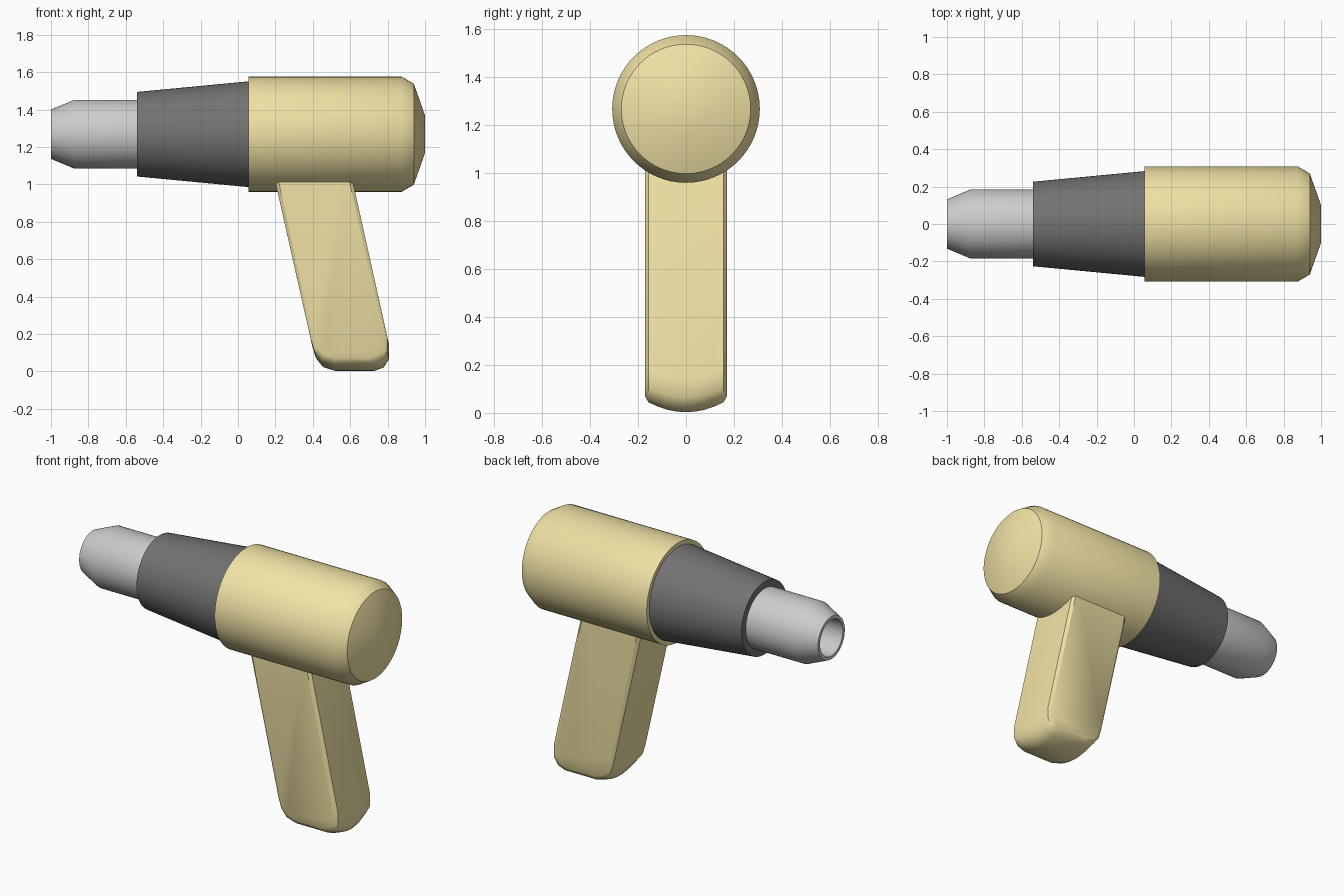
import bpy, bmesh, math

if "Cube" in bpy.data.objects:
    bpy.data.objects.remove(bpy.data.objects["Cube"])

AXIS_Z = 1.268
SEGMENTS = 64


def material(name, rgb):
    mat = bpy.data.materials.new(name)
    mat.diffuse_color = (*rgb, 1)
    mat.use_nodes = True
    mat.node_tree.nodes["Principled BSDF"].inputs["Base Color"].default_value = mat.diffuse_color
    return mat


def finish(name, bm, mat=None, angle=40):
    bmesh.ops.remove_doubles(bm, verts=bm.verts, dist=1e-5)
    bmesh.ops.recalc_face_normals(bm, faces=bm.faces)
    mesh = bpy.data.meshes.new(name)
    bm.to_mesh(mesh)
    bm.free()
    obj = bpy.data.objects.new(name, mesh)
    bpy.context.collection.objects.link(obj)
    if mat:
        mesh.materials.append(mat)
    bpy.ops.object.select_all(action='DESELECT')
    obj.select_set(True)
    bpy.context.view_layer.objects.active = obj
    bpy.ops.object.shade_smooth_by_angle(angle=math.radians(angle))
    return obj


def lathe(name, profile, mat=None):
    """Spin (x, radius) points around the long axis."""
    bm = bmesh.new()
    verts = [bm.verts.new((x, 0, AXIS_Z + r)) for x, r in profile]
    edges = [bm.edges.new(pair) for pair in zip(verts, verts[1:])]
    bmesh.ops.spin(bm, geom=verts + edges, cent=(0, 0, AXIS_Z), axis=(1, 0, 0),
                   angle=2 * math.pi, steps=SEGMENTS)
    return finish(name, bm, mat)


brass = material("brass", (0.88, 0.77, 0.38))
black = material("black", (0.17, 0.17, 0.17))

# Main housing with domed rear
lathe("housing", [(0.055, 0), (0.055, 0.308), (0.875, 0.308), (0.94, 0.27),
                  (1.0, 0.1), (1.0, 0)], brass)

# Tapered collar
lathe("collar", [(-0.54, 0), (-0.54, 0.226), (0.06, 0.283), (0.06, 0)], black)

# Hollow nozzle
lathe("nozzle", [(-0.53, 0.184), (-0.875, 0.184), (-1.0, 0.132),
                 (-1.0, 0.112), (-0.56, 0.112), (-0.56, 0)])

# Raked grip: side profile repeated across the width, bottom bowed upward at the sides
SLOPE = 0.2245
profile = [(0.18, 1.1), (0.398, 0.13), (0.417, 0.07), (0.455, 0.023), (0.52, 0.003),
           (0.73, 0.003), (0.78, 0.022), (0.807, 0.065), (0.808, 0.14), (0.595, 1.1)]
stations = [(-0.172, 0.018), (-0.157, 0)]
stations += [(0.157 * i / 4, 0) for i in range(-3, 4)]
stations += [(0.157, 0), (0.172, 0.018)]

bm = bmesh.new()
loops = []
for y, inset in stations:
    loop = []
    for x, z in profile:
        centre = 0.5 + (0.6 - z) * SLOPE
        x = centre + (x - centre) * (1 - inset / 0.207)
        lift = (0.05 * (y / 0.172) ** 2 + inset) if z < 0.5 else 0
        loop.append(bm.verts.new((x - lift * SLOPE, y, z + lift)))
    loops.append(loop)
n = len(profile)
for a, b in zip(loops, loops[1:]):
    for i in range(n):
        j = (i + 1) % n
        bm.faces.new((a[i], a[j], b[j], b[i]))
bm.faces.new(loops[0])
bm.faces.new(loops[-1])
finish("grip", bm, brass, 40)
